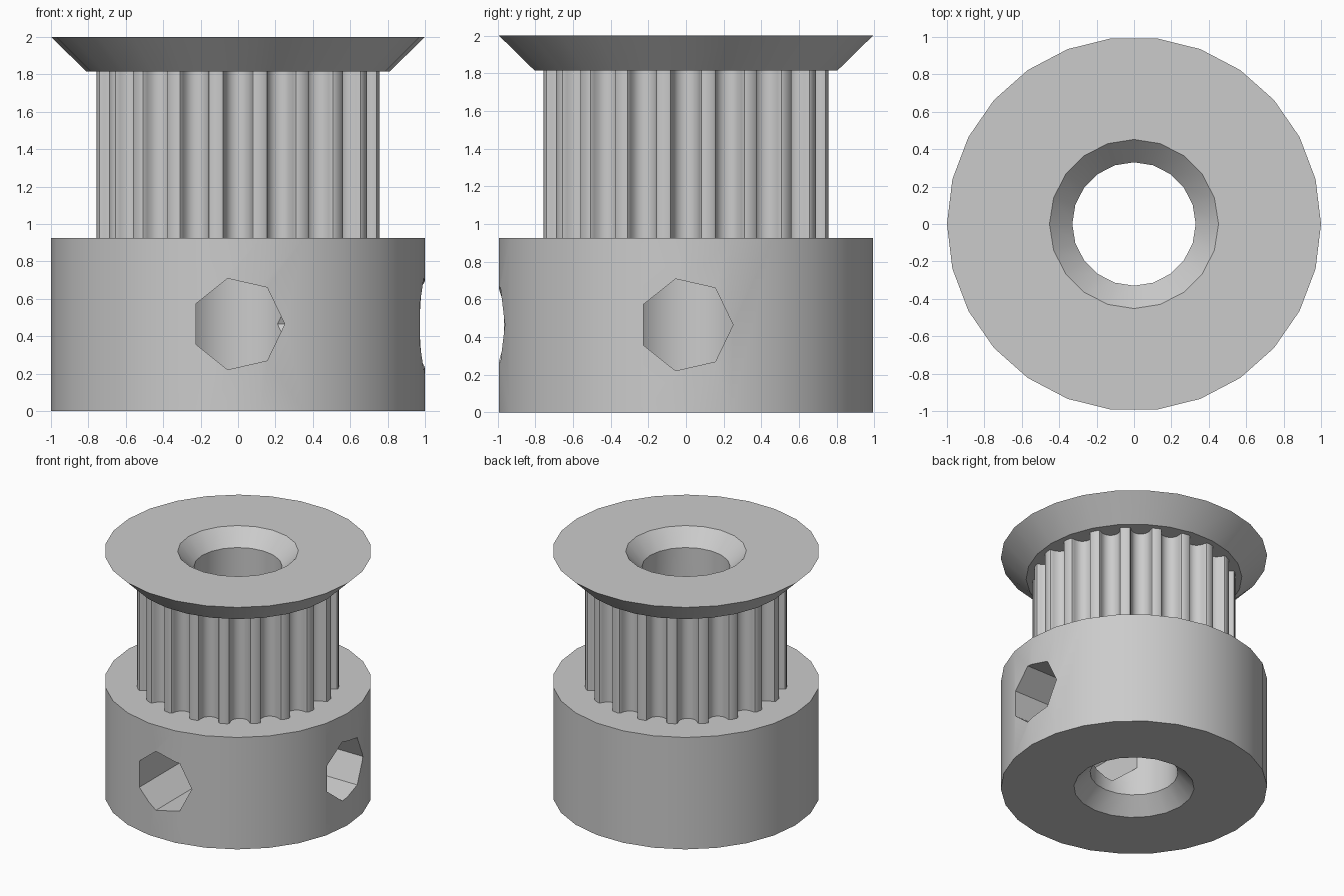
import bpy, bmesh, math
from math import sin, cos, pi, radians

if "Cube" in bpy.data.objects:
    bpy.data.objects.remove(bpy.data.objects["Cube"])

steel = bpy.data.materials.new("steel grey")
steel.diffuse_color = (0.6, 0.6, 0.6, 1)
steel.use_nodes = True
steel.node_tree.nodes["Principled BSDF"].inputs["Base Color"].default_value = steel.diffuse_color


def circle(n, r):
    return [(r * cos(2 * pi * i / n), r * sin(2 * pi * i / n)) for i in range(n)]


def tooth_outline(teeth=20, r=0.7625):
    """Belt grooves cut into a round barrel, one groove centred on +x."""
    # half groove: (sideways offset, depth), from mouth to floor
    half = [(.0934, 0), (.081, .0047), (.0748, .0163), (.0723, .0298),
            (.0684, .0429), (.0631, .0555), (.0564, .0675), (.0448, .0796),
            (.031, .0884), (.0159, .0938), (0, .0956)]
    mouth = math.sqrt(r * r - half[0][0] ** 2)
    groove = [(mouth - d, -w) for w, d in half] + [(mouth - d, w) for w, d in half[-2::-1]]
    # crown of the tooth between two grooves
    groove.append((r * cos(pi / teeth), r * sin(pi / teeth)))
    pts = []
    for k in range(teeth):
        c, s = cos(2 * pi * k / teeth), sin(2 * pi * k / teeth)
        pts += [(x * c - y * s, x * s + y * c) for x, y in groove]
    return pts


def make_object(name, bm):
    bmesh.ops.recalc_face_normals(bm, faces=bm.faces[:])
    me = bpy.data.meshes.new(name)
    bm.to_mesh(me)
    bm.free()
    me.materials.append(steel)
    ob = bpy.data.objects.new(name, me)
    bpy.context.collection.objects.link(ob)
    return ob


# Body: cross-sections followed around the outside, then down the bore
teeth = tooth_outline()
sections = [
    (circle(26, 1.0), 0), (circle(26, 1.0), .925),        # hub
    (teeth, .925), (teeth, 1.815),                        # toothed barrel
    (circle(26, .81), 1.815), (circle(26, 1.0), 2),       # flange
    (circle(20, .452), 2), (circle(20, .33), 1.875),      # upper chamfer
    (circle(20, .33), .125), (circle(20, .452), 0),       # bore, lower chamfer
]
bm = bmesh.new()
loops = []
for pts, z in sections:
    vs = [bm.verts.new((x, y, z)) for x, y in pts]
    es = [bm.edges.new((vs[i - 1], vs[i])) for i in range(len(vs))]
    loops.append((vs, es, z))
for i, (va, ea, za) in enumerate(loops):
    vb, eb, zb = loops[(i + 1) % len(loops)]
    if za == zb:      # flat ring between two outlines
        bmesh.ops.triangle_fill(bm, edges=ea + eb, use_beauty=True, normal=(0, 0, 1))
    else:             # wall
        for k in range(len(va)):
            bm.faces.new((va[k - 1], va[k], vb[k], vb[k - 1]))
body = make_object("pulley_body", bm)


# Set screw holes: seven-sided, from the front and the right into the bore
def screw_cutter(name, place):
    bm = bmesh.new()
    ends = [[bm.verts.new(place(u, .465 + v, d)) for u, v in circle(7, .25)]
            for d in (0.02, 1.2)]
    bm.faces.new(ends[0])
    bm.faces.new(ends[1])
    for k in range(7):
        bm.faces.new((ends[0][k - 1], ends[0][k], ends[1][k], ends[1][k - 1]))
    return make_object(name, bm)


cutters = [screw_cutter("front_hole_cutter", lambda u, z, d: (u, -d, z)),
           screw_cutter("right_hole_cutter", lambda u, z, d: (d, u, z))]
bpy.context.view_layer.objects.active = body
body.select_set(True)
for c in cutters:
    c.select_set(False)
    mod = body.modifiers.new(c.name, 'BOOLEAN')
    mod.operation, mod.solver, mod.object = 'DIFFERENCE', 'EXACT', c
    bpy.ops.object.modifier_apply(modifier=mod.name)
for c in cutters:
    bpy.data.objects.remove(c)
bpy.ops.object.shade_smooth_by_angle(angle=radians(30))
